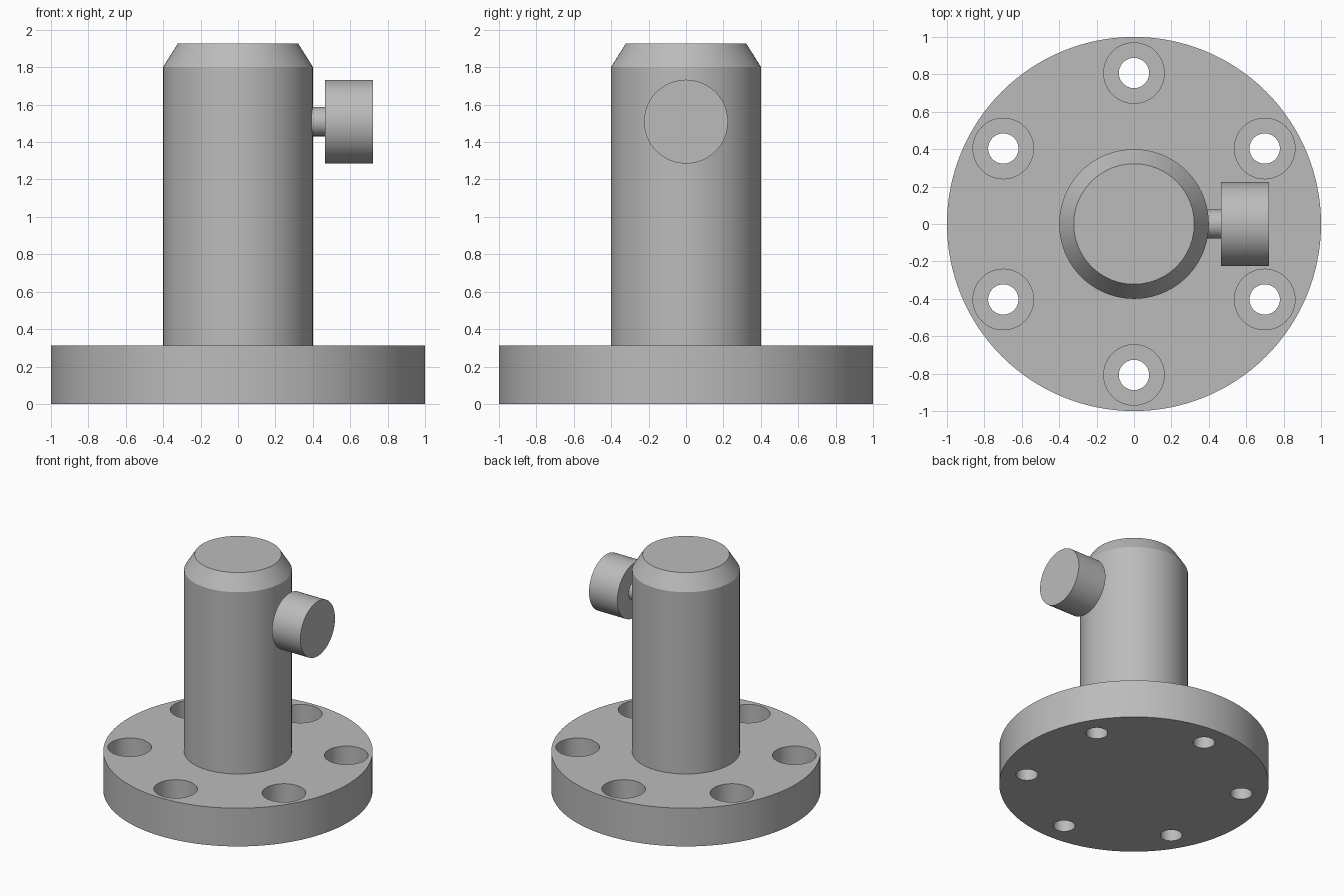
import bpy
import bmesh
import math
from mathutils import Matrix

cube = bpy.data.objects.get("Cube")
if cube:
    bpy.data.objects.remove(cube, do_unlink=True)

metal = bpy.data.materials.new("grey metal")
metal.use_nodes = True
GREY = (0.5, 0.5, 0.5, 1)
metal.diffuse_color = GREY
metal.node_tree.nodes["Principled BSDF"].inputs["Base Color"].default_value = GREY


def smooth(obj):
    bpy.ops.object.select_all(action="DESELECT")
    obj.select_set(True)
    bpy.context.view_layer.objects.active = obj
    bpy.ops.object.shade_smooth_by_angle(angle=math.radians(25))


def lathe(name, profile, matrices=(Matrix(),), segments=96):
    """Solid of revolution from (radius, height) points, one copy per matrix."""
    bm = bmesh.new()
    for matrix in matrices:
        rings = [[bm.verts.new(matrix @ Matrix.Rotation(math.tau * i / segments, 4, "Z")
                               @ Matrix.Translation((r, 0, z)).translation)
                  for i in range(segments)] for r, z in profile]
        for low, high in zip(rings, rings[1:]):
            for i in range(segments):
                j = (i + 1) % segments
                bm.faces.new((low[i], low[j], high[j], high[i]))
        bm.faces.new(rings[0][::-1])
        bm.faces.new(rings[-1])
    bmesh.ops.recalc_face_normals(bm, faces=bm.faces)
    mesh = bpy.data.meshes.new(name)
    bm.to_mesh(mesh)
    bm.free()
    mesh.materials.append(metal)
    obj = bpy.data.objects.new(name, mesh)
    bpy.context.collection.objects.link(obj)
    return obj


# Base flange with six counterbored bolt holes
flange = lathe("base_flange", [(1, 0), (1, 0.313)], segments=128)
spots = [Matrix.Rotation(math.radians(30 + 60 * k), 4, "Z")
         @ Matrix.Translation((0.807, 0, 0)) for k in range(6)]
cutter = lathe("bolt_hole_cutter",
               [(0.081, -0.1), (0.081, 0.14), (0.162, 0.14), (0.162, 0.5)],
               spots, segments=48)
cutter.hide_render = True
cut = flange.modifiers.new("bolt holes", "BOOLEAN")
cut.operation = "DIFFERENCE"
cut.solver = "EXACT"
cut.object = cutter
bpy.context.view_layer.objects.active = flange
bpy.ops.object.modifier_apply(modifier=cut.name)
bpy.data.objects.remove(cutter, do_unlink=True)
smooth(flange)

# Upright post with a chamfered top
smooth(lathe("post", [(0.4, 0.3), (0.4, 1.802), (0.322, 1.926)]))

# Clamping screw on the left side: thin stem and round knob
sideways = Matrix.Translation((0, 0, 1.509)) @ Matrix.Rotation(math.pi / 2, 4, "Y")
smooth(lathe("screw_stem", [(0.078, 0.3), (0.078, 0.48)], [sideways], segments=48))
smooth(lathe("screw_knob", [(0.224, 0.465), (0.224, 0.722)], [sideways]))
